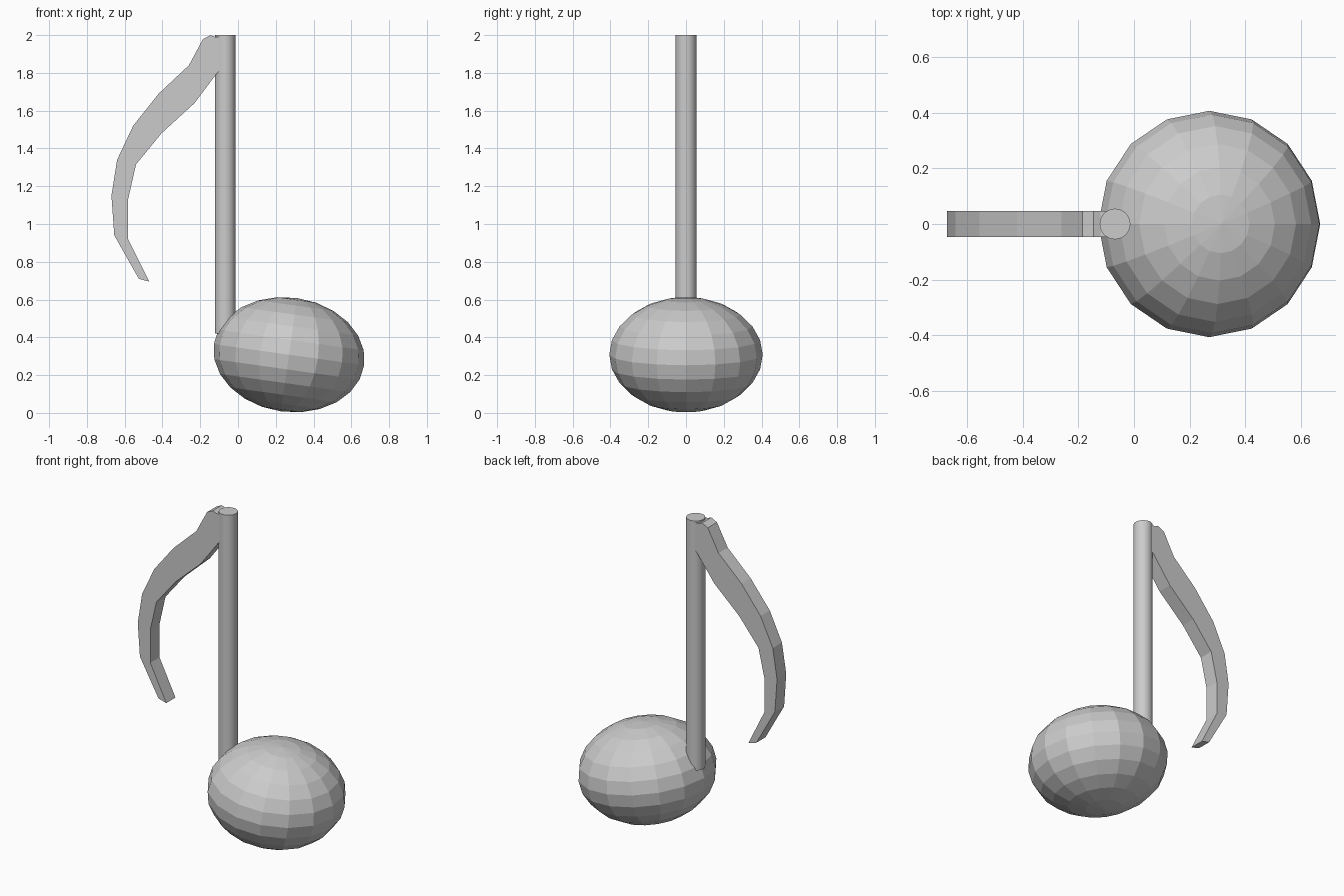
import bpy, bmesh, math

if "Cube" in bpy.data.objects:
    bpy.data.objects.remove(bpy.data.objects["Cube"])

# Note head: flattened low-poly sphere, tilted down to the right
bpy.ops.mesh.primitive_uv_sphere_add(segments=16, ring_count=12, radius=1,
                                     location=(0.27, 0, 0.308),
                                     rotation=(0, math.radians(8), 0))
head = bpy.context.object
head.name = "note_head"
head.scale = (0.402, 0.406, 0.303)

# Stem: upright rod sunk into the left of the head
bottom, top = 0.42, 2.0
bpy.ops.mesh.primitive_cylinder_add(vertices=32, radius=0.055, depth=top - bottom,
                                    location=(-0.068, 0, (top + bottom) / 2))
stem = bpy.context.object
stem.name = "stem"
bpy.ops.object.shade_smooth_by_angle()

# Flag: curved outline in the xz plane, extruded through y
outline = [(-0.08, 1.99), (-0.12, 1.99), (-0.145, 2.0), (-0.185, 1.98),
           (-0.26, 1.84), (-0.42, 1.69), (-0.555, 1.52), (-0.64, 1.34),
           (-0.67, 1.15), (-0.655, 0.94), (-0.525, 0.71), (-0.47, 0.695),
           (-0.582, 0.92), (-0.582, 1.13), (-0.54, 1.315), (-0.405, 1.48),
           (-0.23, 1.64), (-0.11, 1.80), (-0.08, 1.83)]
half = 0.046
bm = bmesh.new()
face = bm.faces.new([bm.verts.new((x, -half, z)) for x, z in outline])
ext = bmesh.ops.extrude_face_region(bm, geom=[face], use_keep_orig=True)
bmesh.ops.translate(bm, vec=(0, 2 * half, 0),
                    verts=[v for v in ext["geom"] if isinstance(v, bmesh.types.BMVert)])
bmesh.ops.recalc_face_normals(bm, faces=bm.faces)
mesh = bpy.data.meshes.new("flag")
bm.to_mesh(mesh)
bm.free()
flag = bpy.data.objects.new("flag", mesh)
bpy.context.collection.objects.link(flag)
